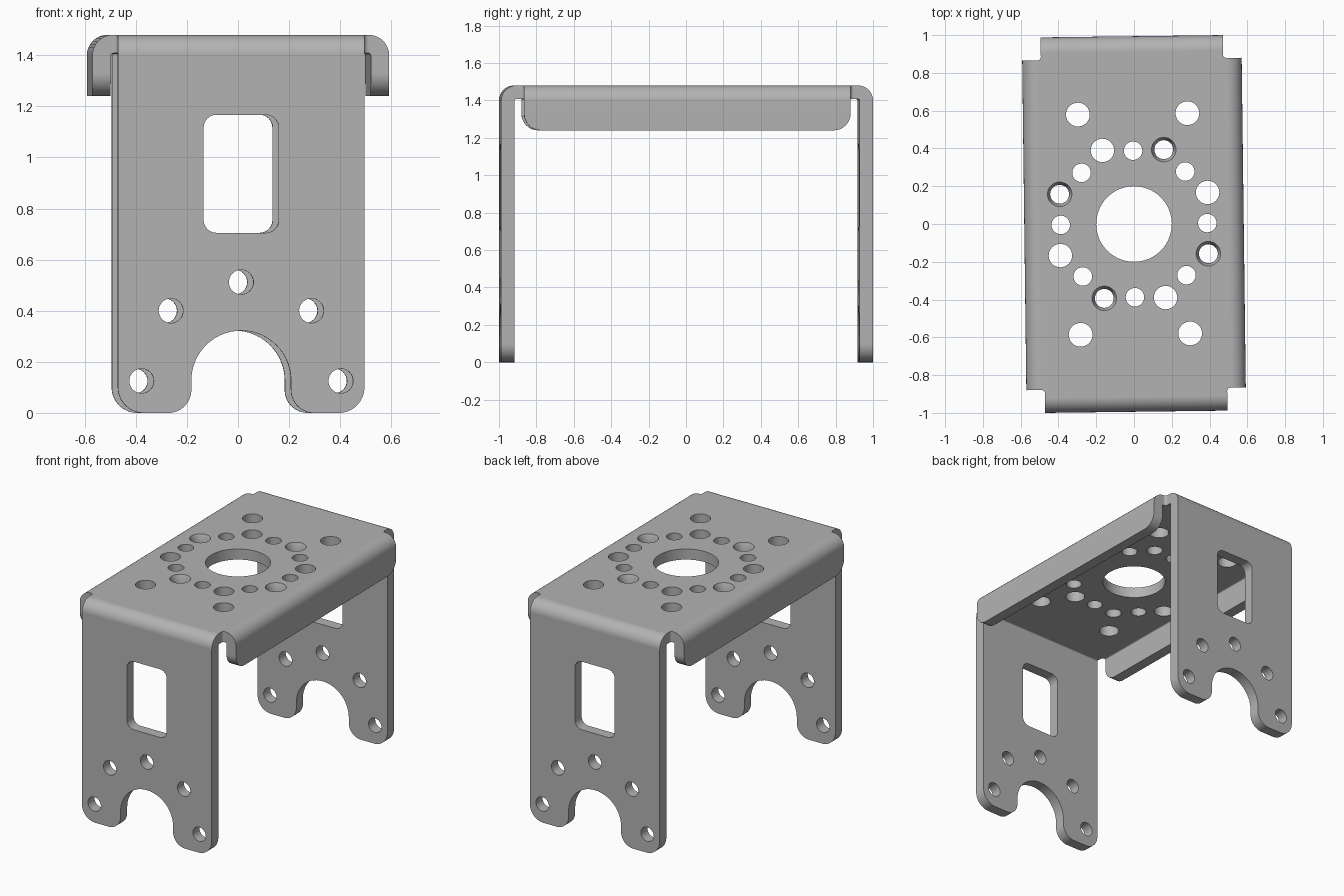
import bpy, bmesh, math
from mathutils import Vector

cube = bpy.data.objects.get("Cube")
if cube:
    bpy.data.objects.remove(cube, do_unlink=True)

# Main dimensions
TOP, T, R = 1.48, 0.072, 0.08          # top height, sheet thickness, outer bend radius
LEG_W, LEG_Y = 0.4825, 0.994           # leg half width, outer leg face
FL_X, FL_W, FL_Z = 0.581, 0.873, 1.24  # outer flange face, half length, lower edge
BEND_Z = TOP - R


def rounded(points, steps=8):
    """Outline of right-angled corners (u, v, radius) with fillets."""
    out = []
    for i, (u, v, r) in enumerate(points):
        p = Vector((u, v))
        if r == 0:
            out.append(p)
            continue
        a = (Vector(points[i - 1][:2]) - p).normalized()
        b = (Vector(points[(i + 1) % len(points)][:2]) - p).normalized()
        c = p + (a + b) * r
        for k in range(steps + 1):
            t = math.pi / 2 * k / steps
            q = c - b * r * math.cos(t) - a * r * math.sin(t)
            if not out or (q - out[-1]).length > 1e-5:
                out.append(q)
    return out


def circle(u, v, r, n=32):
    return [Vector((u + r * math.cos(2 * math.pi * k / n),
                    v + r * math.sin(2 * math.pi * k / n))) for k in range(n)]


def loft(bm, axis, *sections):
    """Closed solid through (outline, position) sections along an axis."""
    place = {"x": lambda u, v, w: (w, u, v),
             "y": lambda u, v, w: (u, w, v),
             "z": lambda u, v, w: (u, v, w)}[axis]
    rings = [[bm.verts.new(place(p.x, p.y, w)) for p in o] for o, w in sections]
    for lo, hi in zip(rings, rings[1:]):
        n = len(lo)
        for i in range(n):
            j = (i + 1) % n
            bm.faces.new((lo[i], lo[j], hi[j], hi[i]))
    bm.faces.new(rings[0])
    bm.faces.new(rings[-1])


def prism(bm, axis, outline, lo, hi):
    loft(bm, axis, (outline, lo), (outline, hi))


def bend(side, edge, steps=8):
    """Quarter-ring section turning from the top plate down."""
    arc = [math.pi / 2 * k / steps for k in range(steps + 1)]
    pts = [(R, t) for t in arc] + [(R - T, t) for t in reversed(arc)]
    return [Vector((side * (edge - R + r * math.cos(t)), BEND_Z + r * math.sin(t)))
            for r, t in pts]


def make_object(name, bm):
    bmesh.ops.recalc_face_normals(bm, faces=bm.faces)
    me = bpy.data.meshes.new(name)
    bm.to_mesh(me)
    bm.free()
    ob = bpy.data.objects.new(name, me)
    bpy.context.collection.objects.link(ob)
    return ob


# Folded sheet: top plate with filleted corner reliefs
body = bmesh.new()
px, py, f = FL_X - R, LEG_Y - R, 0.0175
quarter = [(px, FL_W, 0), (LEG_W, FL_W, f), (LEG_W, py, 0)]
plate = (quarter
         + [(-u, v, r) for u, v, r in reversed(quarter)]
         + [(-u, -v, r) for u, v, r in quarter]
         + [(u, -v, r) for u, v, r in reversed(quarter)])
prism(body, "z", rounded(plate), TOP - T, TOP)

# Legs with rounded feet and arch, flanges with rounded lower corners, bends
leg = rounded([(-LEG_W, BEND_Z, 0), (-LEG_W, 0, 0.1), (-0.195, 0, 0.09), (-0.195, 0.322, 0.195),
               (0.195, 0.322, 0.195), (0.195, 0, 0.09), (LEG_W, 0, 0.1), (LEG_W, BEND_Z, 0)], 14)
flange = rounded([(-FL_W, BEND_Z, 0), (-FL_W, FL_Z, 0.09), (FL_W, FL_Z, 0.09), (FL_W, BEND_Z, 0)])
for s in (-1, 1):
    prism(body, "y", leg, s * (LEG_Y - T), s * LEG_Y)
    prism(body, "x", bend(s, LEG_Y), -LEG_W, LEG_W)
    prism(body, "x", flange, s * (FL_X - T), s * FL_X)
    prism(body, "y", bend(s, FL_X), -FL_W, FL_W)
bracket = make_object("bracket", body)

# Holes through both legs
cut = bmesh.new()
window = rounded([(-0.147, 0.705, 0.05), (0.147, 0.705, 0.05), (0.147, 1.167, 0.05), (-0.147, 1.167, 0.05)])
prism(cut, "y", window, -1.2, 1.2)
for x, z in ((0, 0.512), (-0.275, 0.4), (0.275, 0.4), (-0.39, 0.125), (0.39, 0.125)):
    prism(cut, "y", circle(x, z, 0.048), -1.2, 1.2)

# Holes through the top: centre bore, corner holes, ring of alternating holes
prism(cut, "z", circle(0, 0, 0.2, 64), 1.35, 1.6)
for sx in (-1, 1):
    for sy in (-1, 1):
        prism(cut, "z", circle(sx * 0.29, sy * 0.583, 0.063), 1.35, 1.6)
for k in range(8):
    a = math.radians(45 * k)
    prism(cut, "z", circle(0.388 * math.cos(a), 0.388 * math.sin(a), 0.049), 1.35, 1.6)
    a += math.radians(22.5)
    x, y = 0.424 * math.cos(a), 0.424 * math.sin(a)
    if k % 2:  # countersunk
        small, wide = circle(x, y, 0.05), circle(x, y, 0.065)
        loft(cut, "z", (small, 1.35), (small, TOP - 0.035), (wide, TOP), (wide, 1.6))
    else:
        prism(cut, "z", circle(x, y, 0.062), 1.35, 1.6)
cutter = make_object("hole_cutter", cut)
cutter.hide_render = True

# Cut the holes, merge the sheet, then shade
mod = bracket.modifiers.new("holes", "BOOLEAN")
mod.operation, mod.solver, mod.object = "DIFFERENCE", "EXACT", cutter
mod.use_self = True
bpy.ops.object.select_all(action="DESELECT")
bpy.context.view_layer.objects.active = bracket
bracket.select_set(True)
bpy.ops.object.modifier_apply(modifier=mod.name)
bpy.data.objects.remove(cutter, do_unlink=True)

bm = bmesh.new()
bm.from_mesh(bracket.data)
bmesh.ops.remove_doubles(bm, verts=bm.verts, dist=1e-4)
bm.to_mesh(bracket.data)
bm.free()

bpy.ops.object.shade_smooth_by_angle(angle=math.radians(30))
normals = bracket.modifiers.new("flat_panels", "WEIGHTED_NORMAL")
normals.keep_sharp = True
bracket.rotation_euler.z = 0.0125

# Plain grey metal
grey = bpy.data.materials.new("metal_grey")
colour = (0.45, 0.45, 0.45, 1)
grey.diffuse_color = colour
grey.use_nodes = True
grey.node_tree.nodes["Principled BSDF"].inputs["Base Color"].default_value = colour
bracket.data.materials.clear()
bracket.data.materials.append(grey)
